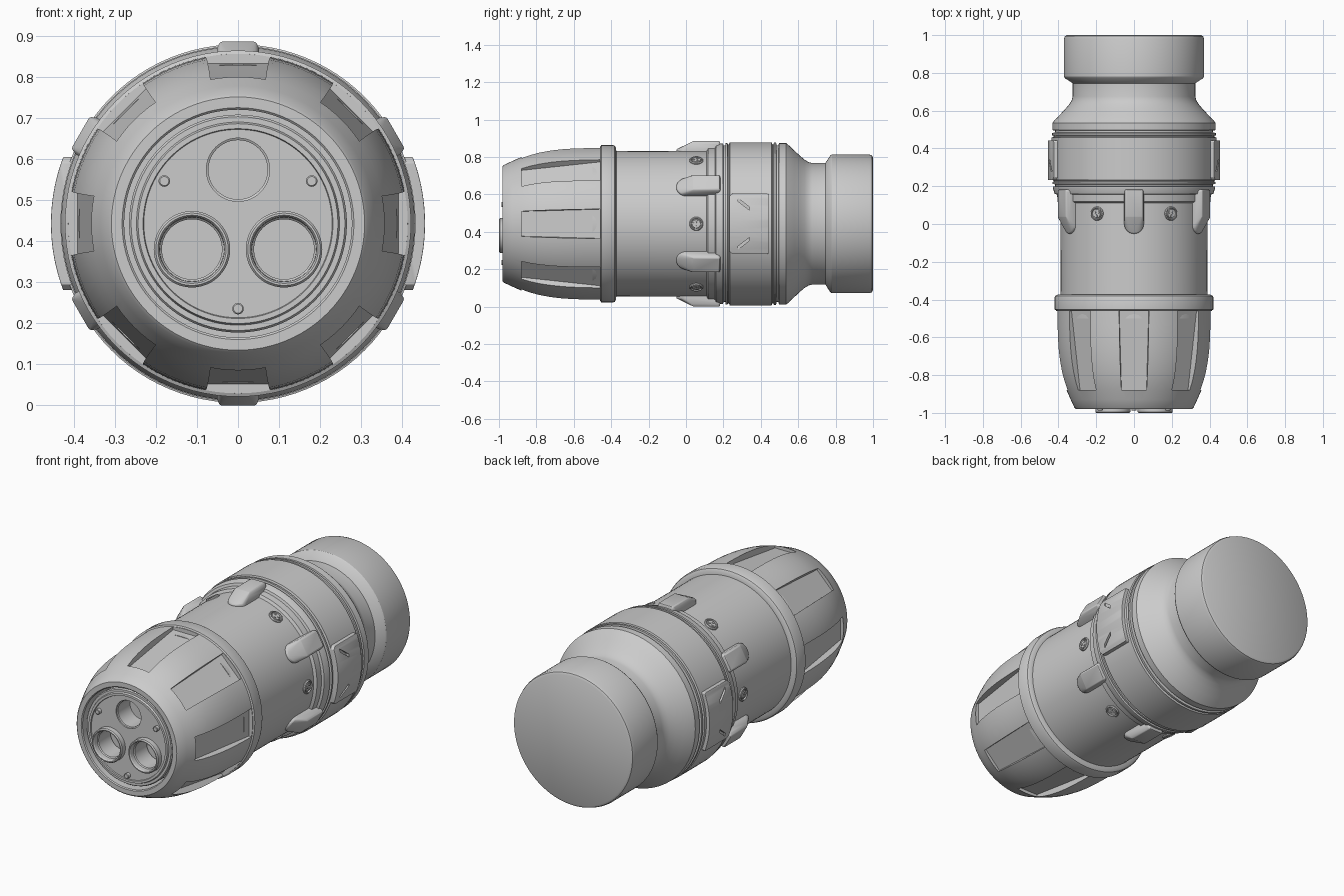
import bpy, bmesh
from math import sin, cos, pi, radians
from mathutils import Matrix

if "Cube" in bpy.data.objects:
    bpy.data.objects.remove(bpy.data.objects["Cube"])

CZ = 0.4425  # height of the long axis


def finish(bm, name, smooth=30):
    bmesh.ops.recalc_face_normals(bm, faces=bm.faces)
    me = bpy.data.meshes.new(name)
    bm.to_mesh(me)
    bm.free()
    ob = bpy.data.objects.new(name, me)
    bpy.context.collection.objects.link(ob)
    activate(ob)
    bpy.ops.object.shade_smooth_by_angle(angle=radians(smooth))
    return ob


def activate(ob):
    bpy.ops.object.select_all(action='DESELECT')
    ob.select_set(True)
    bpy.context.view_layer.objects.active = ob


def lathe_bm(bm, profile, n=96, cx=0, cz=0, closed=False):
    """Revolve (y, r) points about the y direction through (cx, cz)."""
    rings = []
    for y, r in profile:
        if r == 0:
            rings.append([bm.verts.new((cx, y, cz))] * n)
        else:
            rings.append([bm.verts.new((cx + r * sin(2 * pi * i / n), y,
                                        cz + r * cos(2 * pi * i / n))) for i in range(n)])
    pairs = list(zip(rings, rings[1:]))
    if closed:
        pairs.append((rings[-1], rings[0]))
    for a, b in pairs:
        for i in range(n):
            j = (i + 1) % n
            bm.faces.new(list(dict.fromkeys((a[i], a[j], b[j], b[i]))))


def lathe(name, profile, **kw):
    bm = bmesh.new()
    lathe_bm(bm, profile, **kw)
    return finish(bm, name)


def hull_bm(bm, pts, rot=0):
    """Convex solid around points, turned about the long axis."""
    m = Matrix.Rotation(radians(rot), 4, 'Y')
    tmp = bmesh.new()
    for p in pts:
        tmp.verts.new(p)
    bmesh.ops.convex_hull(tmp, input=tmp.verts[:])
    bmesh.ops.dissolve_limit(tmp, angle_limit=0.01, verts=tmp.verts[:], edges=tmp.edges[:])
    tmp.transform(m)
    me = bpy.data.meshes.new("tmp")
    tmp.to_mesh(me)
    tmp.free()
    bm.from_mesh(me)
    bpy.data.meshes.remove(me)


def boolean(ob, cutter, op='DIFFERENCE'):
    mod = ob.modifiers.new("cut", 'BOOLEAN')
    mod.object, mod.operation, mod.solver = cutter, op, 'EXACT'
    activate(ob)
    bpy.ops.object.modifier_apply(modifier=mod.name)
    bpy.data.objects.remove(cutter)


def bevel(ob, width, segments=2):
    mod = ob.modifiers.new("bevel", 'BEVEL')
    mod.width, mod.segments, mod.limit_method = width, segments, 'ANGLE'
    mod.angle_limit = radians(35)
    activate(ob)
    bpy.ops.object.modifier_apply(modifier=mod.name)
    bpy.ops.object.shade_smooth_by_angle(angle=radians(30))


def place(ob, rot=0):
    ob.data.transform(Matrix.Translation((0, 0, CZ)) @ Matrix.Rotation(radians(rot), 4, 'Y'))
    return ob


# main body: barrel, collar, grooved ring, neck and rear cap
place(lathe("main_body", [
    (-0.5, 0), (-0.5, 0.388), (0.11, 0.39), (0.118, 0.405), (0.155, 0.407), (0.16, 0.42),
    (0.19, 0.43), (0.198, 0.43), (0.20, 0.418), (0.21, 0.418), (0.212, 0.432), (0.222, 0.432),
    (0.224, 0.425), (0.23, 0.425), (0.234, 0.436), (0.458, 0.436), (0.462, 0.425),
    (0.468, 0.425), (0.47, 0.434), (0.482, 0.434), (0.484, 0.418), (0.494, 0.418),
    (0.497, 0.432), (0.535, 0.432), (0.543, 0.426), (0.58, 0.391), (0.61, 0.363),
    (0.635, 0.342), (0.655, 0.330), (0.675, 0.325), (0.745, 0.325), (0.772, 0.366),
    (0.78, 0.371), (0.98, 0.371), (0.994, 0.366), (1.0, 0.355), (1.0, 0)]))

# front grip shell with eight tapered slots
shell = lathe("front_grip", [
    (-0.75, 0), (-0.75, 0.277), (-0.975, 0.277), (-0.98, 0.282), (-0.98, 0.308),
    (-0.973, 0.315), (-0.93, 0.335), (-0.88, 0.357), (-0.83, 0.375), (-0.78, 0.388),
    (-0.72, 0.399), (-0.66, 0.406), (-0.60, 0.410), (-0.53, 0.412), (-0.457, 0.413),
    (-0.453, 0.421), (-0.39, 0.421), (-0.381, 0.417), (-0.374, 0.405), (-0.372, 0.38),
    (-0.372, 0)])
bm = bmesh.new()
for k in range(8):
    hull_bm(bm, [(s * (w + 0.01 * (h == 0.5)), y, h) for s in (-1, 1)
                 for w, y, hs in ((0.066, -0.88, (0.338, 0.5)), (0.078, -0.46, (0.39, 0.5)))
                 for h in hs], 45 * k)
boolean(shell, finish(bm, "slot_cutter"))
activate(shell)
bpy.ops.object.shade_smooth_by_angle(angle=radians(30))
place(shell)

# contact insert with three bores
insert = lathe("contact_insert", [
    (-0.74, 0), (-0.74, 0.265), (-0.955, 0.265), (-0.962, 0.26), (-0.962, 0.247),
    (-0.972, 0.243), (-0.972, 0.231), (-0.966, 0.229), (-0.966, 0)])
sockets = [(-0.112, -0.0625), (0.112, -0.0625)]
bm = bmesh.new()
lathe_bm(bm, [(-1.1, 0), (-1.1, 0.077), (-0.958, 0.077), (-0.955, 0.072), (-0.85, 0.072),
              (-0.85, 0)], n=48, cz=0.131)
for x, z in sockets:
    lathe_bm(bm, [(-1.1, 0), (-1.1, 0.085), (-0.85, 0.085), (-0.85, 0)], n=48, cx=x, cz=z)
boolean(insert, finish(bm, "bore_cutter"))
activate(insert)
bpy.ops.object.shade_smooth_by_angle(angle=radians(30))
place(insert)

# protruding socket sleeves
for i, (x, z) in enumerate(sockets):
    place(lathe(f"socket_sleeve_{i}", [
        (-0.86, 0.093), (-0.994, 0.093), (-1.0, 0.088), (-1.0, 0.083), (-0.994, 0.079),
        (-0.97, 0.078), (-0.965, 0.073), (-0.86, 0.073)], n=48, cx=x, cz=z, closed=True))

# small pins on the insert face
for i, a in enumerate((60, 180, 300)):
    place(lathe(f"face_pin_{i}", [(-0.95, 0), (-0.95, 0.014), (-0.984, 0.014),
                                  (-0.987, 0.011), (-0.987, 0)], n=20, cz=0.207), a)

# six locking lugs
base = [(s * 0.052, y) for s in (-1, 1) for y in (0.0, 0.175)]
base += [(s * 0.042, 0.19) for s in (-1, 1)]
base += [(0.052 * sin(t * pi / 12), -0.052 * cos(t * pi / 12)) for t in range(-5, 6)]
lug_pts = [(x, y, h) for x, y in base for h in (0.37, 0.398)]
lug_pts += [(s * 0.051, y, 0.427) for s in (-1, 1) for y in (0.03, 0.172)]
lug_pts += [(s * 0.044, y, 0.4425) for s in (-1, 1) for y in (0.04, 0.18)]
for k in range(6):
    bm = bmesh.new()
    hull_bm(bm, lug_pts)
    lug = finish(bm, f"lug_{k}")
    bevel(lug, 0.005)
    place(lug, 60 * k)

# six recessed screws between the lugs
for k in range(6):
    bm = bmesh.new()
    lathe_bm(bm, [(0.37, 0), (0.37, 0.037), (0.393, 0.037), (0.398, 0.033), (0.398, 0.029),
                  (0.391, 0.027), (0.391, 0.024), (0.396, 0.022), (0.396, 0)], n=32)
    for j in range(3):
        a = 2 * pi * j / 3
        lathe_bm(bm, [(0.39, 0), (0.39, 0.007), (0.400, 0.006), (0.400, 0)], n=12,
                 cx=0.012 * sin(a), cz=0.012 * cos(a))
    bm.transform(Matrix.Translation((0, 0.055, 0)) @ Matrix.Rotation(pi / 2, 4, 'X'))
    place(finish(bm, f"screw_{k}"), 30 + 60 * k)

# curved side pads with two diagonal grooves each
for name, rot in (("right_pad", 90), ("left_pad", -90)):
    bm = bmesh.new()
    hull_bm(bm, [(s * t, y, h) for s in (-1, 1) for h in (0.38, 0.6)
                 for t, y in ((0.148, 0.232), (0.162, 0.248), (0.162, 0.435), (0.157, 0.442))])
    pad = finish(bm, name)
    boolean(pad, lathe("pad_curve", [(0, 0), (0, 0.455), (0.6, 0.455), (0.6, 0)], n=192),
            'INTERSECT')
    bevel(pad, 0.005)
    bm = bmesh.new()
    for s in (-1, 1):
        hull_bm(bm, [(s * t, y, h) for h in (0.428, 0.5)
                     for t, y in ((0.138, 0.277), (0.121, 0.277), (0.072, 0.34), (0.089, 0.34))])
    boolean(pad, finish(bm, "groove_cutter"))
    activate(pad)
    bpy.ops.object.shade_smooth_by_angle(angle=radians(30))
    place(pad, rot)
